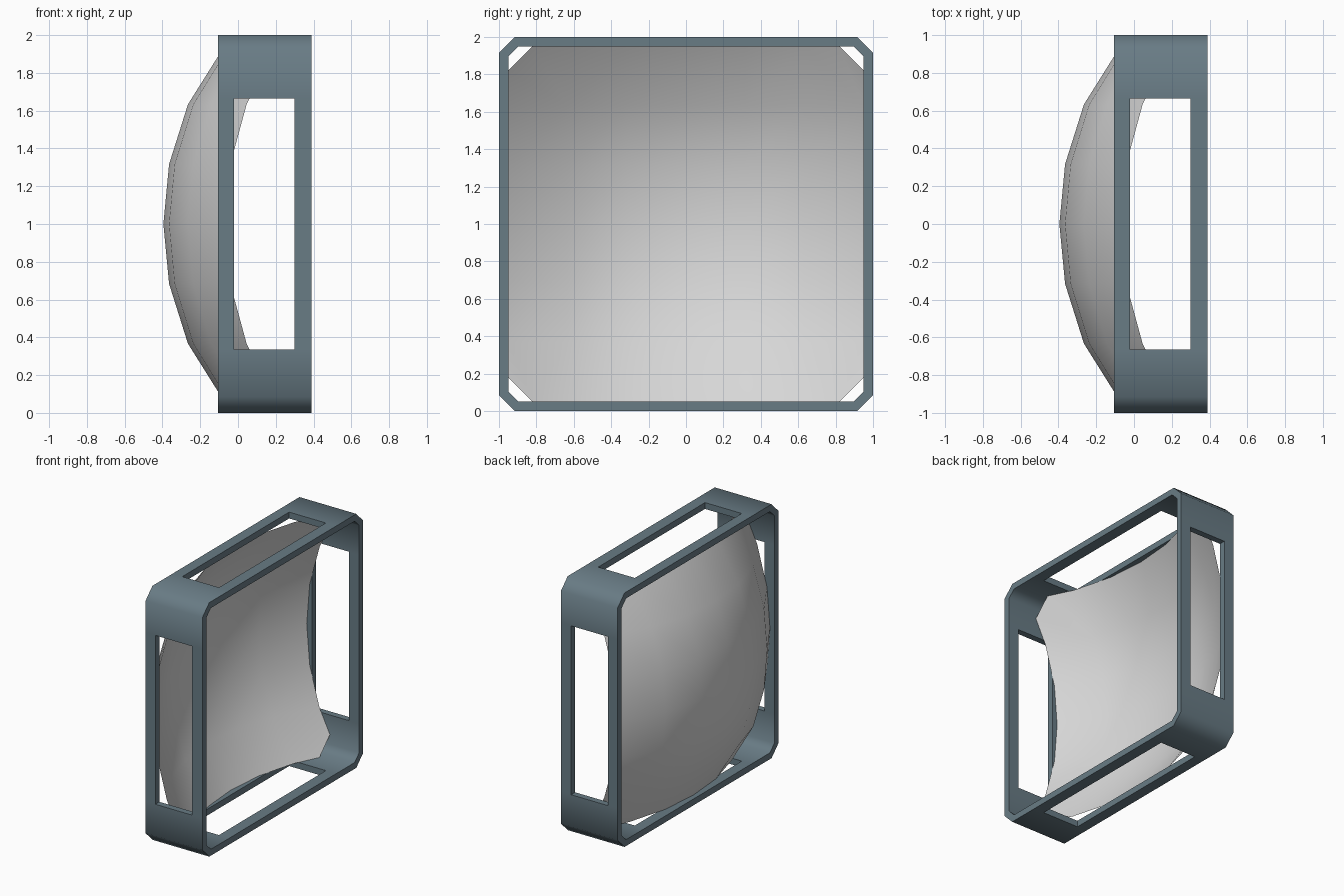
import bpy, bmesh, math
from mathutils import Vector

if "Cube" in bpy.data.objects:
    bpy.data.objects.remove(bpy.data.objects["Cube"])


def material(name, color):
    m = bpy.data.materials.new(name)
    m.diffuse_color = (*color, 1)
    m.use_nodes = True
    m.node_tree.nodes["Principled BSDF"].inputs["Base Color"].default_value = m.diffuse_color
    return m


def finish(bm, name, mat, angle):
    me = bpy.data.meshes.new(name)
    bm.to_mesh(me)
    bm.free()
    me.materials.append(mat)
    ob = bpy.data.objects.new(name, me)
    bpy.context.collection.objects.link(ob)
    bpy.ops.object.select_all(action='DESELECT')
    ob.select_set(True)
    bpy.context.view_layer.objects.active = ob
    bpy.ops.object.shade_smooth_by_angle(angle=math.radians(angle))
    return ob


slate = material("slate_blue_grey", (0.14, 0.2, 0.235))
pale = material("pale_grey", (0.68, 0.68, 0.68))

# Square frame: chamfered outer and inner walls with a window in each side
ROWS = (-0.105, -0.02, 0.30, 0.39)
WIN = 0.665
bm = bmesh.new()


def wall(half, corner):
    pts = []
    for k in range(4):
        c, s = round(math.cos(k * math.pi / 2)), round(math.sin(k * math.pi / 2))
        for t in (-corner, -WIN, WIN, corner):
            pts.append((half * c - t * s, half * s + t * c))
    return [[bm.verts.new((x, y, z + 1)) for x in ROWS] for y, z in pts]


outer, inner = wall(1.0, 0.915), wall(0.95, 0.895)
n = len(outer)
for i in range(n):
    j = (i + 1) % n
    windowed = i % 4 == 1
    for r in range(3):
        if not (windowed and r == 1):
            for w in (outer, inner):
                bm.faces.new((w[i][r], w[j][r], w[j][r + 1], w[i][r + 1]))
    # rims, plus the long reveals of each window
    for r in ((0, 1, 2, 3) if windowed else (0, 3)):
        bm.faces.new((outer[i][r], outer[j][r], inner[j][r], inner[i][r]))
    # short window reveals
    if windowed:
        for q in (i, j):
            bm.faces.new((outer[q][1], outer[q][2], inner[q][2], inner[q][1]))
bmesh.ops.recalc_face_normals(bm, faces=bm.faces[:])
finish(bm, "window_frame", slate, 60)

# Bowed thin panel with clipped corners
bm = bmesh.new()
bmesh.ops.create_grid(bm, x_segments=6, y_segments=6, size=0.95)
corners = [v for v in bm.verts if len(v.link_edges) == 2]
bmesh.ops.bevel(bm, geom=corners, offset=0.13, segments=1, affect='VERTICES')


def bow(d):
    return 0.292 * d ** 2 + 0.08 * d ** 4


for v in bm.verts:
    y, z = v.co.x, v.co.y
    v.co = Vector((-0.395 + bow(y) + bow(z) - 0.05 * y * y * z * z, y, z + 1))
finish(bm, "bowed_panel", pale, 60)
